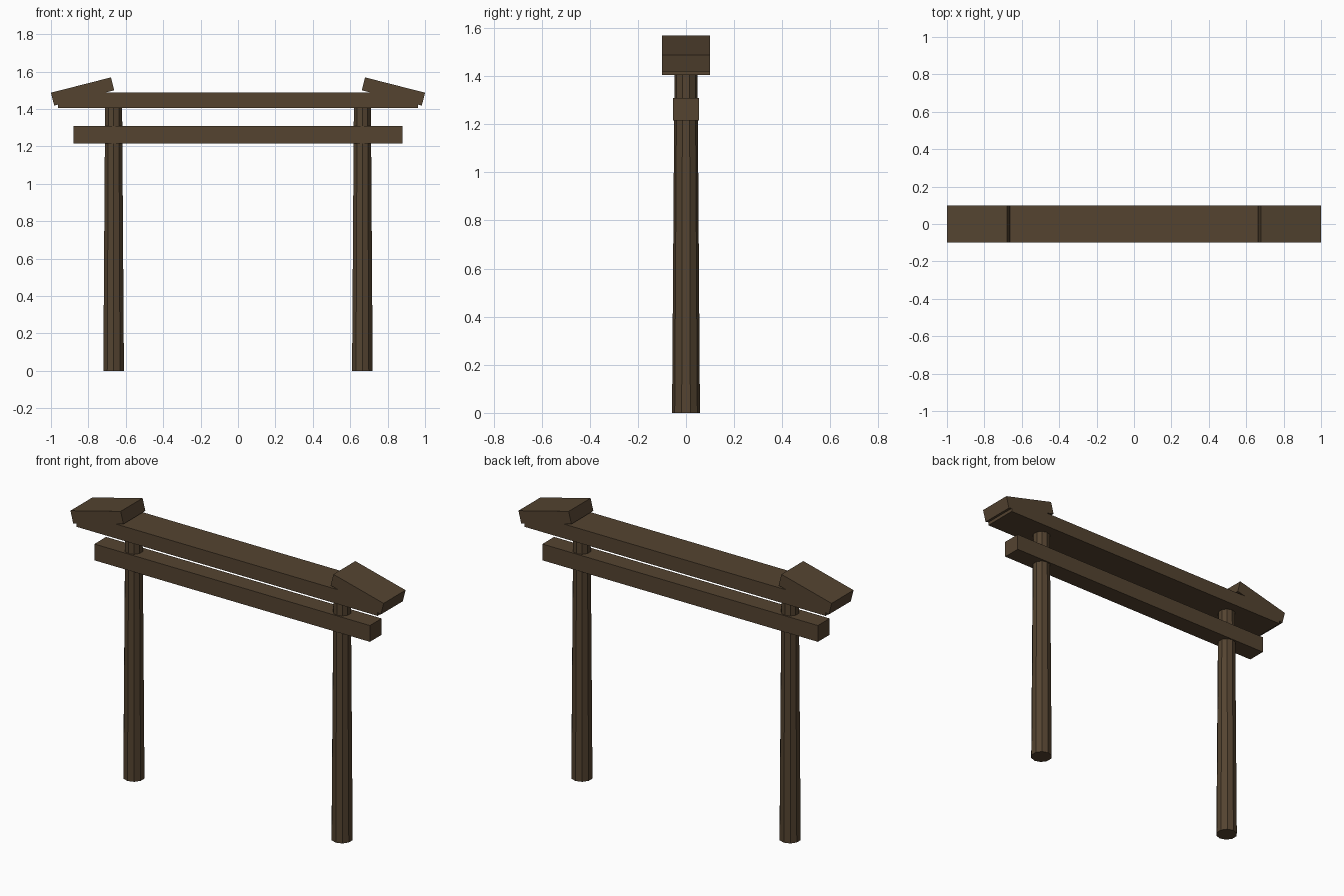
import bpy

if "Cube" in bpy.data.objects:
    bpy.data.objects.remove(bpy.data.objects["Cube"])

wood = bpy.data.materials.new("dark_brown_wood")
wood.diffuse_color = (0.089, 0.057, 0.030, 1.0)
wood.use_nodes = True
wood.node_tree.nodes["Principled BSDF"].inputs["Base Color"].default_value = wood.diffuse_color


def finish(name):
    ob = bpy.context.object
    ob.name = name
    ob.data.materials.append(wood)
    return ob


def box(name, centre, size, tilt=0.0):
    bpy.ops.mesh.primitive_cube_add(size=1, location=centre, rotation=(0, tilt, 0))
    ob = finish(name)
    ob.scale = size
    return ob


# Horizontal beams
box("lower_crossbeam", (0, 0, 1.262), (1.76, 0.107, 0.094))
box("top_beam", (0, 0, 1.446), (1.924, 0.2, 0.083))

for side, label in ((-1, "left"), (1, "right")):
    # Ten-sided tapered post
    bpy.ops.mesh.primitive_cone_add(vertices=10, radius1=0.058, radius2=0.048,
                                    depth=1.405, location=(side * 0.665, 0, 0.7025))
    finish(label + "_post")
    # Tilted end block, sloping down outwards
    box(label + "_end_cap", (side * 0.831, 0, 1.4935), (0.331, 0.2, 0.071), side * 0.25)
